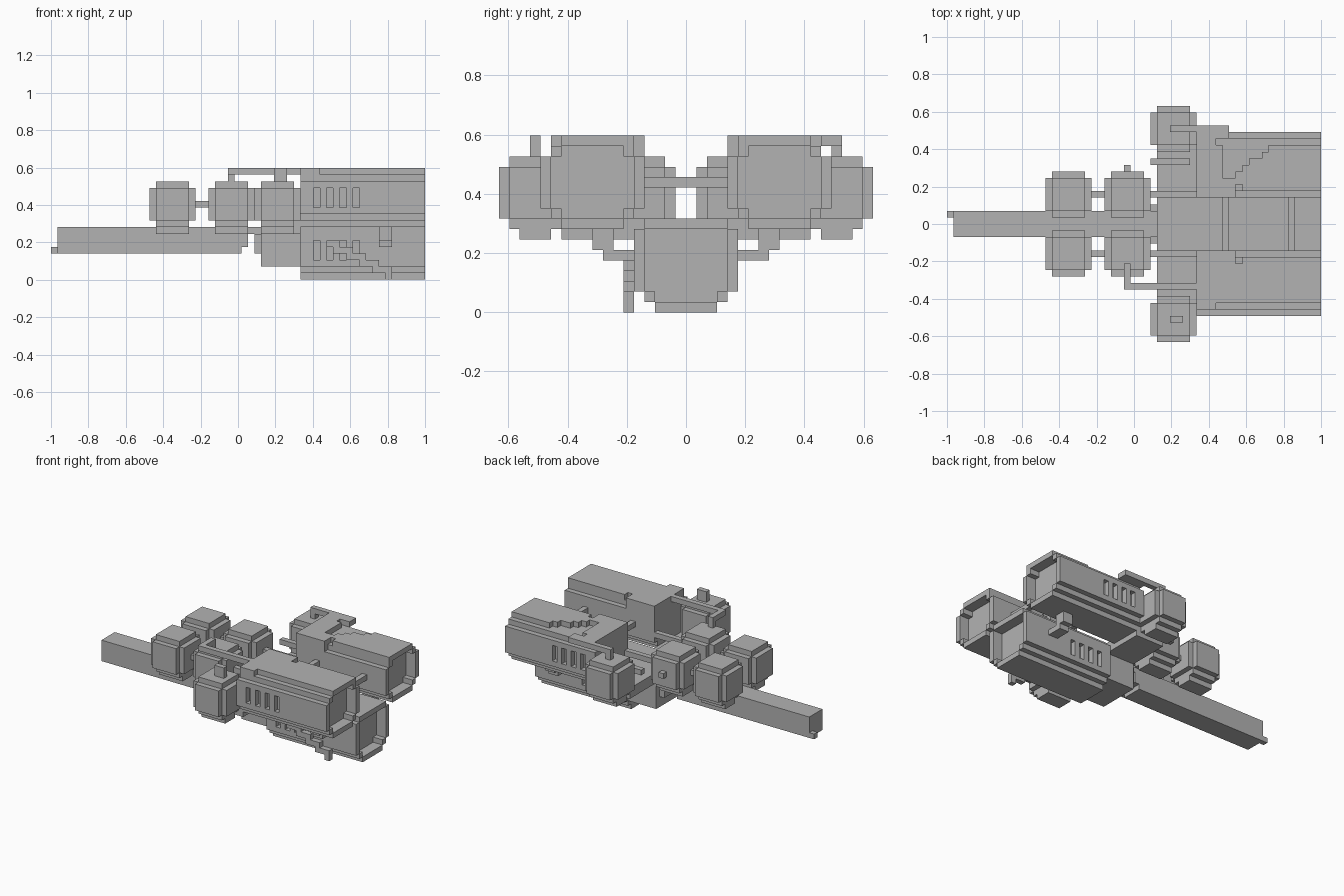
import bpy
import bmesh

# The craft is made of cubic cells: length 57, half width 18, height 17
CELL = 2 / 57

start_cube = bpy.data.objects.get("Cube")
if start_cube:
    bpy.data.objects.remove(start_cube, do_unlink=True)

hull_grey = bpy.data.materials.new("hull_grey")
hull_grey.use_nodes = True
colour = (0.45, 0.45, 0.45, 1)
hull_grey.diffuse_color = colour
hull_grey.node_tree.nodes["Principled BSDF"].inputs["Base Color"].default_value = colour


def block(xs, ys, zs):
    """Set of cells filling a box given as three ranges."""
    return {(i, j, k) for i in range(*xs) for j in range(*ys) for k in range(*zs)}


def mirrored(cells):
    return {(i, -j - 1, k) for i, j, k in cells}


def shifted(cells, along, across):
    return {(i + along, j + across, k) for i, j, k in cells}


def section(xs, layers):
    """Stepped prism along x from (y range, z range) layers."""
    cells = set()
    for ys, zs in layers:
        cells |= block(xs, ys, zs)
    return cells


def build(name, cells):
    """Make one object from the outer skin of a set of cells."""
    bm = bmesh.new()
    corners = {}

    def corner(point):
        if point not in corners:
            x, y, z = point
            corners[point] = bm.verts.new((x * CELL - 1, y * CELL, z * CELL))
        return corners[point]

    for cell in sorted(cells):
        for axis in range(3):
            u, v = (axis + 1) % 3, (axis + 2) % 3
            for side in (0, 1):
                beside = list(cell)
                beside[axis] += 2 * side - 1
                if tuple(beside) in cells:
                    continue
                ring = []
                for du, dv in ((0, 0), (1, 0), (1, 1), (0, 1)):
                    point = list(cell)
                    point[axis] += side
                    point[u] += du
                    point[v] += dv
                    ring.append(corner(tuple(point)))
                bm.faces.new(ring if side else ring[::-1])
    bmesh.ops.dissolve_limit(bm, angle_limit=0.01, verts=bm.verts, edges=bm.edges)
    mesh = bpy.data.meshes.new(name)
    bm.to_mesh(mesh)
    bm.free()
    mesh.materials.append(hull_grey)
    part = bpy.data.objects.new(name, mesh)
    bpy.context.collection.objects.link(part)


def build_pair(name, cells):
    build("left_" + name, cells)
    build("right_" + name, mirrored(cells))


# Long nose beam with a small tip and a stepped rear end
beam = block((1, 29), (-2, 2), (4, 8)) | block((29, 30), (-2, 2), (5, 8))
beam |= block((30, 33), (-2, 2), (7, 8))
build("nose_beam", beam)
build("nose_tip", block((0, 1), (1, 2), (4, 5)))

# Rounded pod: a core with a raised plate on every side
pod = block((1, 6), (1, 6), (8, 15)) | block((1, 6), (2, 5), (7, 8))
pod |= block((0, 7), (1, 6), (9, 14)) | block((1, 6), (0, 7), (9, 14))
build_pair("front_pod", shifted(pod, 15, 1))
build_pair("middle_pod", shifted(pod, 24, 1))
build_pair("outer_pod", shifted(pod, 31, 11))

# Cross wing carrying the pods, with the chin block below it
build("cross_wing", block((32, 38), (-12, 12), (7, 9)))
chin = block((32, 38), (-4, 4), (2, 8)) | block((31, 32), (-3, 3), (4, 7))
build("chin_block", chin)

# Upper engine: stepped prism, recessed nozzle and side vents
engine = section((38, 57), [((4, 14), (10, 15)), ((5, 13), (9, 16)), ((6, 12), (8, 17))])
engine -= section((55, 57), [((5, 13), (10, 15)), ((6, 12), (9, 16))])
engine |= block((38, 41), (12, 13), (16, 17))
engine |= block((38, 44), (4, 6), (15, 17)) | block((45, 57), (5, 6), (16, 17))
for vent in range(40, 48, 2):
    engine -= block((vent, vent + 1), (13, 14), (11, 14))
# The left engine has a jagged broken top edge
broken = {(i, j, k) for i, j, k in engine
          if k == 16 and 42 <= i < 50 and j > 6 + (i - 42) * 0.75}
build("left_engine", engine - broken)
build("right_engine", mirrored(engine))

# Lower engine, same style, vents on both flanks
keel = section((38, 57), [((-5, 5), (2, 8)), ((-4, 4), (1, 9)), ((-3, 3), (0, 9))])
keel -= section((55, 57), [((-4, 4), (2, 8)), ((-3, 3), (1, 8))])
for vent in range(40, 48, 2):
    slot = block((vent, vent + 1), (4, 5), (3, 6))
    keel -= slot | mirrored(slot)
build("lower_engine", keel)

# Loose stepped cable on the right flank of the lower engine
cable = set()
for step in range(5):
    start, height = 42 + 2 * step, 5 - step
    cable |= block((start, start + 2), (-6, -5), (height, height + 1))
    cable |= block((start + 1, start + 2), (-6, -5), (height - 1, height))
build("side_cable", cable)

# Bars between the upper engines and struts down to the lower one
for name, start in (("front", 42), ("rear", 52)):
    build(name + "_cross_bar", block((start, start + 1), (-4, 4), (12, 13)))
strut = block((50, 52), (5, 8), (5, 6)) | block((50, 52), (7, 9), (6, 8))
build_pair("engine_strut", strut | block((50, 52), (7, 9), (8, 9)))

# Pipes joining the pods to each other and to the engines
build_pair("pod_link", block((22, 24), (4, 5), (11, 12)))
build_pair("engine_link", block((31, 38), (4, 5), (11, 12)))
build("left_wing_pipe", block((31, 37), (9, 10), (11, 12)))
build("left_pod_stub", block((27, 28), (8, 9), (11, 12)))

# Handles on top of the pods
handle = block((34, 43), (14, 15), (16, 17)) | block((34, 35), (14, 15), (15, 17))
build("left_handle", handle | block((38, 43), (13, 14), (16, 17)))
build("right_post", block((34, 36), (-15, -14), (15, 17)))
rail = block((27, 38), (-10, -9), (16, 17)) | block((27, 28), (-9, -7), (16, 17))
build("right_rail", rail | block((27, 28), (-7, -6), (15, 17)))
